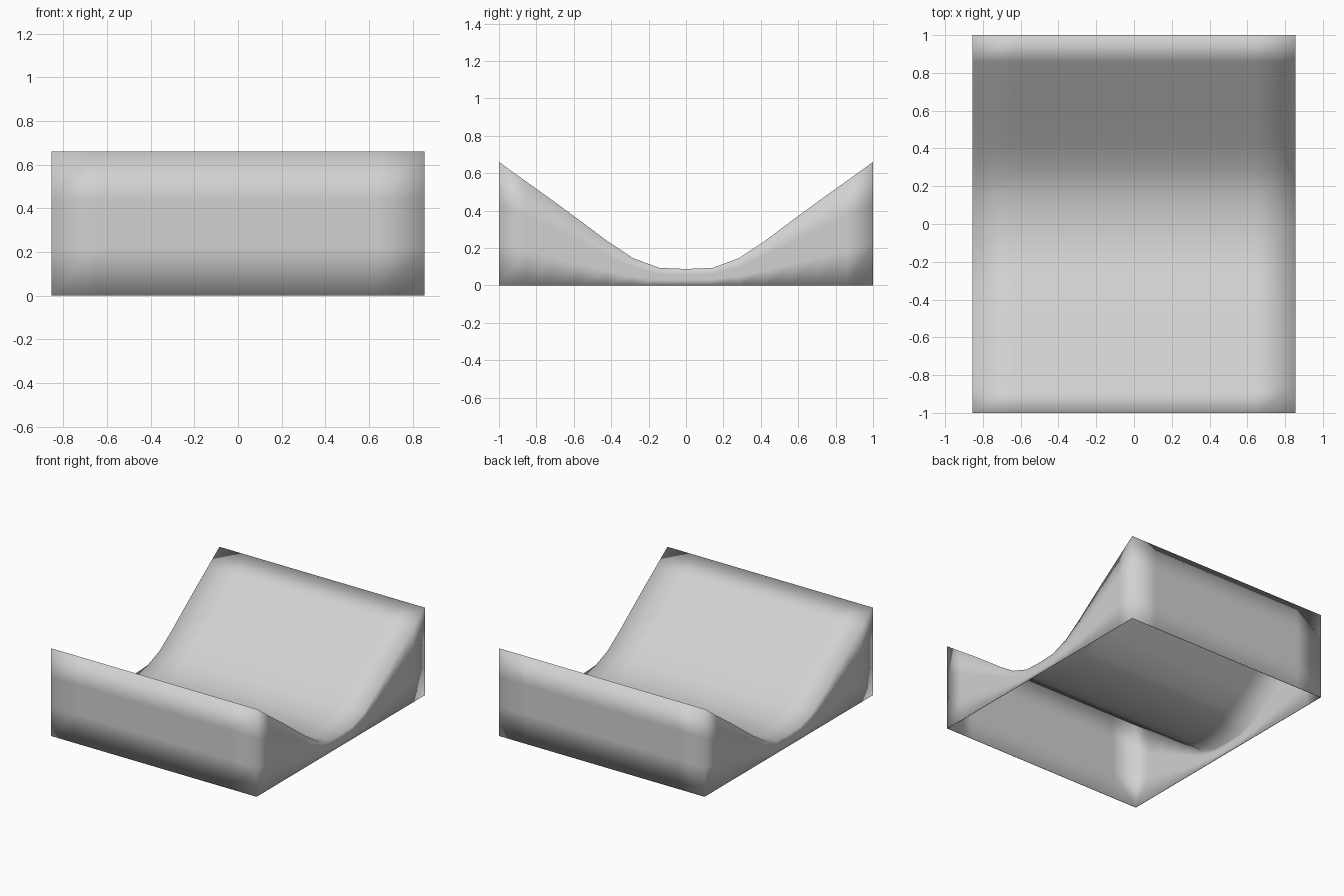
import bpy
import bmesh

cube = bpy.data.objects.get("Cube")
if cube:
    bpy.data.objects.remove(cube, do_unlink=True)

# One plain grey for the whole shell
grey = bpy.data.materials.new("plain grey")
colour = (0.64, 0.64, 0.64, 1)
grey.use_nodes = True
grey.diffuse_color = colour
grey.node_tree.nodes["Principled BSDF"].inputs["Base Color"].default_value = colour

HALF_X, COLUMNS, ROWS = 0.855, 8, 3

# Valley profile, from the middle out to the rim
half = [0.088, 0.094, 0.147, 0.243, 0.35, 0.455, 0.557, 0.66]
heights = half[:0:-1] + half
steps = len(heights) - 1
ys = [-1 + 2 * i / steps for i in range(steps + 1)]
xs = [-HALF_X + 2 * HALF_X * i / COLUMNS for i in range(COLUMNS + 1)]
levels = [i / ROWS for i in range(ROWS + 1)]

bm = bmesh.new()


def sheet(us, vs, place):
    """Grid of quads whose corners are given by place(u, v)."""
    grid = [[bm.verts.new(place(u, v)) for v in vs] for u in us]
    for a, b in zip(grid, grid[1:]):
        for i in range(len(vs) - 1):
            bm.faces.new((a[i], b[i], b[i + 1], a[i + 1]))


# Curved top, then the walls; the underside stays open
profile = list(zip(ys, heights))
sheet(xs, profile, lambda x, p: (x, p[0], p[1]))
for side in (-1, 1):
    sheet(xs, levels, lambda x, t: (x, side, t * heights[0]))
    sheet(profile, levels, lambda p, t: (side * HALF_X, p[0], t * p[1]))

bmesh.ops.remove_doubles(bm, verts=bm.verts[:], dist=0.0005)
bmesh.ops.recalc_face_normals(bm, faces=bm.faces[:])
bm.faces.ensure_lookup_table()
if bm.faces[0].normal.z < 0:
    bmesh.ops.reverse_faces(bm, faces=bm.faces[:])
for face in bm.faces:
    face.smooth = True

mesh = bpy.data.meshes.new("valley_shell")
bm.to_mesh(mesh)
bm.free()
mesh.materials.append(grey)
shell = bpy.data.objects.new("valley_shell", mesh)
bpy.context.collection.objects.link(shell)

# Thin wall thickness, grown inwards
wall = shell.modifiers.new("wall", "SOLIDIFY")
wall.thickness = 0.004
wall.offset = -1
